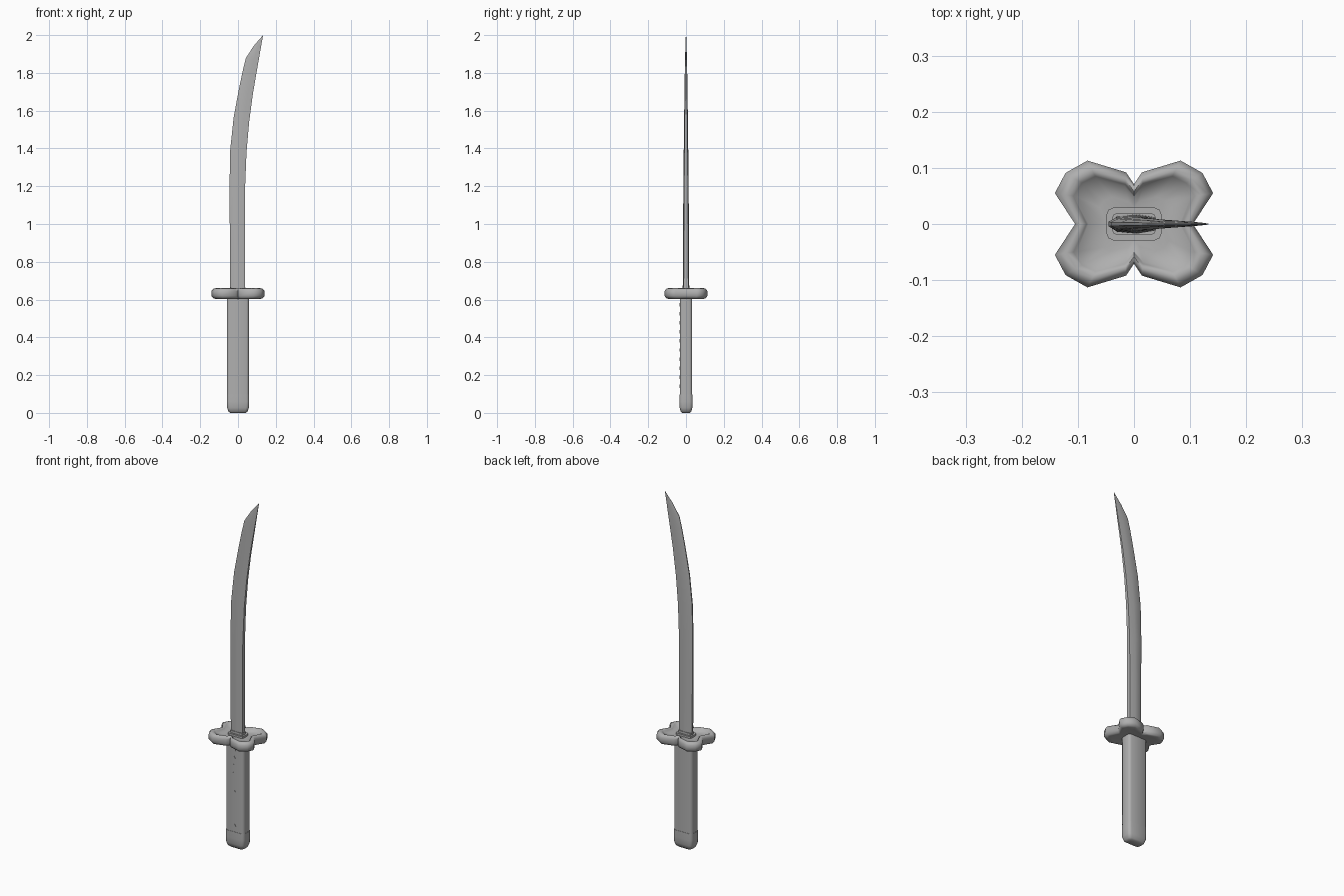
import bpy
import math

if "Cube" in bpy.data.objects:
    bpy.data.objects.remove(bpy.data.objects["Cube"])

steel = bpy.data.materials.new("dark_grey")
steel.diffuse_color = (0.43, 0.43, 0.43, 1)
steel.use_nodes = True
steel.node_tree.nodes["Principled BSDF"].inputs["Base Color"].default_value = steel.diffuse_color


def finish(name, verts, faces, angle=35):
    mesh = bpy.data.meshes.new(name)
    mesh.from_pydata(verts, [], faces)
    mesh.materials.append(steel)
    obj = bpy.data.objects.new(name, mesh)
    bpy.context.collection.objects.link(obj)
    bpy.ops.object.select_all(action='DESELECT')
    obj.select_set(True)
    bpy.context.view_layer.objects.active = obj
    bpy.ops.object.mode_set(mode='EDIT')
    bpy.ops.mesh.select_all(action='SELECT')
    bpy.ops.mesh.normals_make_consistent(inside=False)
    bpy.ops.object.mode_set(mode='OBJECT')
    bpy.ops.object.shade_smooth_by_angle(angle=math.radians(angle))
    return obj


def loft(name, rings, angle=35):
    """Skin a stack of equal-length rings and cap both ends."""
    n, m = len(rings[0]), len(rings)
    verts = [p for r in rings for p in r]
    faces = []
    for i in range(m - 1):
        a, b = i * n, (i + 1) * n
        faces += [(a + j, a + (j + 1) % n, b + (j + 1) % n, b + j) for j in range(n)]
    faces += [tuple(range(n)), tuple(range((m - 1) * n, m * n))]
    return finish(name, verts, faces, angle)


def rounded_rect(hx, hy, r, z, seg=2):
    ring = []
    for k, (sx, sy) in enumerate([(1, 1), (-1, 1), (-1, -1), (1, -1)]):
        for s in range(seg + 1):
            a = math.pi / 2 * (k + s / seg)
            ring.append((sx * (hx - r) + r * math.cos(a), sy * (hy - r) + r * math.sin(a), z))
    return ring


def four_way(quad):
    """Mirror a quarter outline (x axis to y axis) into a full loop."""
    half = quad + [(-x, y) for x, y in reversed(quad[:-1])]
    return half + [(x, -y) for x, y in reversed(half[1:-1])]


# Grip
loft("grip", [rounded_rect(0.058, 0.033, 0.014, z) for z in (0.08, 0.615)], 50)

# Row of small slanted stitches, nearly flush with the front of the grip
for i in range(10):
    z = 0.14 + i * 0.048
    out = [(-0.009, z + 0.010), (0.0, z + 0.006), (0.009, z - 0.008), (0.0, z - 0.004)]
    loft("grip_stitch", [[(x, y, h) for x, h in out] for y in (-0.031, -0.0335)])

# Pommel cap with rounded bottom
loft("pommel", [rounded_rect(hx, hy, r, z) for hx, hy, r, z in [
    (0.040, 0.020, 0.012, 0.0), (0.051, 0.028, 0.014, 0.007), (0.058, 0.034, 0.015, 0.028),
    (0.0595, 0.035, 0.015, 0.06), (0.059, 0.0345, 0.015, 0.098)]], 50)

# Guard: four-lobed rounded rim, flat underneath, shallow dish on top
outer = four_way([(0.105, 0), (0.141, 0.055), (0.122, 0.091), (0.083, 0.113), (0.014, 0.092), (0, 0.071)])
inner = four_way([(0.081, 0), (0.102, 0.049), (0.088, 0.070), (0.066, 0.080), (0.016, 0.067), (0, 0.048)])
MID = 0.632
section = [(0, -0.026), (0.45, -0.028), (0.75, -0.025), (1, -0.013), (1, 0.013),
           (0.75, 0.025), (0.45, 0.028), (0.15, 0.022), (0, 0.014)]
rings = [[(i[0] + (o[0] - i[0]) * t, i[1] + (o[1] - i[1]) * t, MID + h)
          for i, o in zip(inner, outer)] for t, h in section]
rings.append([(x * 0.6, y * 0.6, MID + 0.009) for x, y in inner])
loft("guard", rings, 60)

# Washer and collar at the blade base
loft("blade_washer", [rounded_rect(0.049, 0.029, 0.012, z) for z in (0.636, 0.652)])
loft("blade_collar", [rounded_rect(0.039, 0.019, 0.008, z) for z in (0.645, 0.665)])

# Curved blade: z of edge, x of edge, z of spine, x of spine, half thickness
stations = [(0.62, -0.042, 0.62, 0.037, 0.0175), (0.90, -0.043, 0.90, 0.036, 0.016),
            (1.20, -0.045, 1.18, 0.037, 0.014), (1.395, -0.041, 1.38, 0.045, 0.012),
            (1.565, -0.023, 1.54, 0.059, 0.010), (1.72, 0.006, 1.69, 0.079, 0.008),
            (1.82, 0.027, 1.79, 0.096, 0.0065), (1.88, 0.042, 1.87, 0.110, 0.005),
            (1.945, 0.085, 1.945, 0.123, 0.003), (1.998, 0.131, 2.0, 0.133, 0.001)]
blade_section = [(0, 0.3), (0.15, 0.8), (0.6, 1), (1, 0.7)]
rings = []
for ze, xe, zs, xs, th in stations:
    side = [(xe + (xs - xe) * t, w * th, ze + (zs - ze) * t) for t, w in blade_section]
    rings.append(side + [(x, -y, z) for x, y, z in reversed(side)])
loft("blade", rings, 40)
